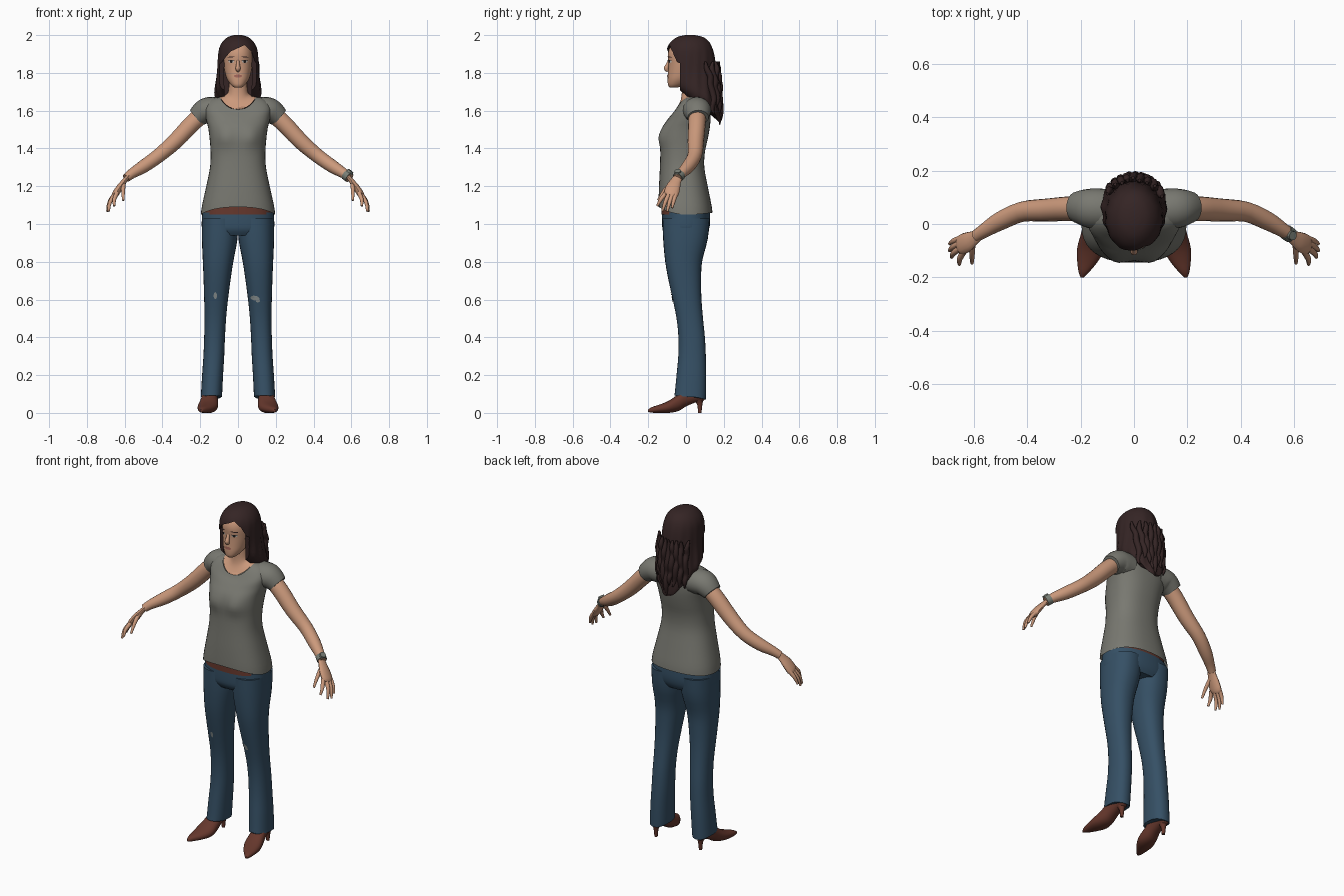
import bpy, bmesh, math
from mathutils import Vector
from mathutils.bvhtree import BVHTree

if "Cube" in bpy.data.objects:
    bpy.data.objects.remove(bpy.data.objects["Cube"])


def material(name, rgb):
    m = bpy.data.materials.new(name)
    m.diffuse_color = (*rgb, 1)
    m.use_nodes = True
    m.node_tree.nodes["Principled BSDF"].inputs["Base Color"].default_value = m.diffuse_color
    return m


SKIN = material("skin", (0.60, 0.32, 0.20))
SHIRT = material("grey cotton", (0.19, 0.19, 0.165))
DENIM = material("blue denim", (0.036, 0.08, 0.13))
HAIR = material("dark brown hair", (0.035, 0.018, 0.018))
LEATHER = material("brown leather", (0.13, 0.038, 0.025))
FRAY = material("frayed denim", (0.24, 0.27, 0.27))
METAL = material("watch grey", (0.19, 0.21, 0.18))
WHITE = material("eye white", (0.55, 0.52, 0.48))
DARK = material("eye dark", (0.015, 0.012, 0.012))
LIPS = material("lip colour", (0.36, 0.13, 0.10))


def finish(name, verts, faces, mat, mirror=False, angle=50):
    me = bpy.data.meshes.new(name)
    me.from_pydata([tuple(v) for v in verts], [], faces)
    bm = bmesh.new()
    bm.from_mesh(me)
    bmesh.ops.recalc_face_normals(bm, faces=bm.faces)
    bm.to_mesh(me)
    bm.free()
    me.materials.append(mat)
    ob = bpy.data.objects.new(name, me)
    bpy.context.collection.objects.link(ob)
    smooth(ob, angle)
    if mirror:
        ob.modifiers.new("mirror", 'MIRROR')
    return ob


def smooth(ob, angle=50):
    bpy.ops.object.select_all(action='DESELECT')
    ob.select_set(True)
    bpy.context.view_layer.objects.active = ob
    bpy.ops.object.shade_smooth_by_angle(angle=math.radians(angle))


def spline(rows, sub):
    """Catmull-Rom interpolation between rows of numbers."""
    out = []
    for i in range(len(rows) - 1):
        a, b, c, d = (rows[max(0, min(len(rows) - 1, i + k))] for k in (-1, 0, 1, 2))
        for s in range(sub):
            t = s / sub
            out.append([0.5 * (2 * q + (r - p) * t + (2 * p - 5 * q + 4 * r - w) * t * t
                               + (3 * q - p - 3 * r + w) * t ** 3)
                        for p, q, r, w in zip(a, b, c, d)])
    return out + [list(rows[-1])]


def skin_rings(rings, n, caps):
    verts = [v for r in rings for v in r]
    faces = [(i * n + j, i * n + (j + 1) % n, (i + 1) * n + (j + 1) % n, (i + 1) * n + j)
             for i in range(len(rings) - 1) for j in range(n)]
    if caps:
        faces += [tuple(range(n)), tuple(range((len(rings) - 1) * n, len(rings) * n))]
    return verts, faces


def loft(name, rows, mat, n=28, sub=3, power=2.2, caps=True, swap=False,
         deform=None, mirror=False):
    """Rows: z, x0, x1, y0, y1, front z shift, back z shift."""
    rings = []
    for z, x0, x1, y0, y1, df, db in spline([tuple(r) + (0,) * (7 - len(r)) for r in rows], sub):
        ring = []
        for j in range(n):
            a = 2 * math.pi * j / n
            c, s = (math.copysign(abs(f) ** (2 / power), f) for f in (math.cos(a), math.sin(a)))
            p = Vector(((x0 + x1) / 2 + c * (x1 - x0) / 2, (y0 + y1) / 2 + s * (y1 - y0) / 2,
                        z + (db if s > 0 else df) * s * s))
            ring.append(Vector((p.x, p.z, p.y)) if swap else (deform(p) if deform else p))
        rings.append(ring)
    return finish(name, *skin_rings(rings, n, caps), mat, mirror)


def tube(name, pts, mat, wide=1.0, thick=1.0, n=14, sub=3, mirror=False, ref=(0, 1, 0)):
    """Points: x, y, z, radius."""
    pts, rings = spline(pts, sub), []
    for i, (x, y, z, r) in enumerate(pts):
        t = (Vector(pts[min(i + 1, len(pts) - 1)][:3]) - Vector(pts[max(i - 1, 0)][:3])).normalized()
        u = Vector(ref)
        u = (u - t * u.dot(t)).normalized()
        v = t.cross(u)
        rings.append([Vector((x, y, z)) + u * (r * wide * math.cos(2 * math.pi * j / n))
                      + v * (r * thick * math.sin(2 * math.pi * j / n)) for j in range(n)])
    return finish(name, *skin_rings(rings, n, True), mat, mirror)


def decal(name, target, x, z, rx, rz, mat, lift=0.002, tilt=0.0):
    """Thin oval patch laid on the front of a part."""
    me = target.data
    tree = BVHTree.FromPolygons([v.co for v in me.vertices], [tuple(p.vertices) for p in me.polygons])
    n, verts = 16, []
    for k in (0.02, 0.5, 1):
        for j in range(n):
            a = 2 * math.pi * j / n
            px = x + k * rx * math.cos(a)
            pz = z + k * rz * math.sin(a) + tilt * k * rx * math.cos(a)
            hit = tree.ray_cast(Vector((abs(px), -1, pz)), Vector((0, 1, 0)))[0]
            verts.append((px, (hit.y if hit else 0) - lift, pz))
    rings = [verts[i * n:(i + 1) * n] for i in range(3)]
    faces = skin_rings(rings, n, False)[1] + [tuple(range(n))]
    return finish(name, verts, faces, mat)


# Shirt body with a soft bust and arched hem
def bust(p):
    if p.y < 0:
        p.y -= 0.016 * math.exp(-((abs(p.x) - 0.07) / 0.045) ** 2 - ((p.z - 1.46) / 0.05) ** 2)
    return p


neckline = (1.672, -.095, .095, -.055, .10, -.065, .01)
loft("shirt_body", [
    (1.05, -.197, .197, -.145, .14, .04, .01), (1.10, -.19, .19, -.145, .135, .025, 0),
    (1.20, -.168, .168, -.143, .115), (1.30, -.148, .148, -.138, .097),
    (1.38, -.145, .145, -.136, .10), (1.45, -.15, .15, -.137, .115),
    (1.51, -.158, .158, -.125, .126), (1.56, -.17, .17, -.10, .13, -.01, 0),
    (1.62, -.174, .174, -.08, .128, -.045, 0), (1.66, -.14, .14, -.065, .118, -.068, .005),
    neckline], SHIRT, n=40, power=2.4, caps=False, deform=bust)
tube("sleeves", [(.09, .055, 1.60, .07), (.155, .058, 1.602, .07), (.19, .062, 1.587, .063),
                 (.22, .064, 1.563, .052)], SHIRT, wide=1.08, n=20, mirror=True)

# Neck and upper chest
loft("neck", [neckline, (1.685, -.062, .062, -.03, .085, -.035, .005),
              (1.71, -.05, .05, -.022, .075, -.01, 0), (1.78, -.048, .048, -.025, .075)], SKIN, n=40)

# Head
head = loft("head", [
    (1.722, -.018, .018, -.085, -.045), (1.735, -.036, .036, -.095, -.01), (1.765, -.057, .057, -.097, .04),
    (1.80, -.069, .069, -.095, .08), (1.85, -.077, .077, -.093, .10), (1.90, -.078, .078, -.096, .11),
    (1.94, -.068, .068, -.082, .10), (1.97, -.045, .045, -.05, .08)], SKIN, n=32)
tube("nose", [(0, -.088, 1.868, .007), (0, -.098, 1.842, .010), (0, -.104, 1.823, .0135),
              (0, -.094, 1.810, .008)], SKIN, ref=(1, 0, 0))
for side, s in (("left", 1), ("right", -1)):
    decal(side + "_eye", head, s * .036, 1.860, .015, .007, WHITE)
    decal(side + "_iris", head, s * .036, 1.860, .0075, .007, DARK, .004)
    decal(side + "_lash", head, s * .036, 1.867, .017, .0025, DARK, .005)
    decal(side + "_eyebrow", head, s * .037, 1.884, .019, .003, HAIR, .003, -.1 * s)
decal("lips", head, 0, 1.783, .022, .008, LIPS, .004)


# Long hair, cut open around the face and neck
def strands(p):
    k = max(0, min(1, (1.97 - p.z) / .2))
    f = 1 + .025 * k * math.sin(14 * math.atan2(p.x, p.y - .03) + p.z * 8)
    return Vector((p.x * f, .03 + (p.y - .03) * f, p.z))


hair = loft("hair", [
    (2.0, -.02, .02, -.005, .045), (1.99, -.053, .053, -.045, .09), (1.965, -.082, .082, -.08, .122),
    (1.93, -.1, .1, -.1, .14), (1.88, -.107, .107, -.107, .152), (1.80, -.111, .111, -.10, .16),
    (1.73, -.12, .12, -.08, .17, .01, -.03), (1.68, -.122, .122, -.03, .178, .015, -.07),
    (1.64, -.108, .108, 0, .182, .04, -.085), (1.61, -.085, .085, .05, .18, .04, -.085)],
    HAIR, n=72, power=2, deform=strands)


def cut(ob, outline, y_end):
    n = len(outline)
    rings = [[(x, y, z) for x, z in outline] for y in (-.4, y_end)]
    cutter = finish("hair_cutter", *skin_rings(rings, n, True), HAIR)
    cutter.hide_render = True
    mod = ob.modifiers.new("opening", 'BOOLEAN')
    mod.operation, mod.solver, mod.object = 'DIFFERENCE', 'EXACT', cutter
    bpy.context.view_layer.objects.active = ob
    bpy.ops.object.modifier_apply(modifier=mod.name)
    bpy.data.objects.remove(cutter)


cut(hair, [(-.16, 1.5), (-.16, 1.79), (-.088, 1.855), (-.04, 1.913), (.035, 1.947), (.07, 1.915),
           (.09, 1.86), (.16, 1.79), (.16, 1.5)], -.033)
cut(hair, [(-.066, 1.5), (-.073, 1.74), (-.073, 1.83), (.073, 1.83), (.073, 1.74), (.066, 1.5)], .031)
smooth(hair, 45)

# Wavy locks down the back
for i in range(9):
    x0, end = -.1 + .025 * i, 1.53 + .018 * (i * 5 % 4) + .5 * abs(.1 - .025 * i)
    pts = []
    for k in range(8):
        t = k / 7
        x = x0 * (1 - .15 * t) + .005 * math.sin(5 * t + i)
        y = .03 + .138 * math.sqrt(max(0, 1 - (x / .125) ** 2)) + .016 * t + .006 * math.sin(16 * t + 2 * i)
        pts.append((x, y, 1.86 + (end - 1.86) * t, (.006, .014, .016, .017, .017, .016, .013, .003)[k]))
    tube("hair_lock_%d" % (i + 1), pts, HAIR, n=8, ref=(1, 0, 0))

# Arms and hands
tube("arms", [(.17, .06, 1.595, .046), (.24, .058, 1.535, .046), (.33, .052, 1.44, .043),
              (.42, .046, 1.362, .038), (.50, .012, 1.305, .035), (.56, -.024, 1.268, .027),
              (.592, -.045, 1.243, .023)], SKIN, n=18, mirror=True)
tube("palms", [(.582, -.040, 1.252, .022), (.603, -.055, 1.225, .028), (.625, -.068, 1.195, .036),
               (.648, -.078, 1.160, .037), (.656, -.083, 1.147, .028)], SKIN, wide=1.05, thick=.5, mirror=True)
fingers = {"thumb": [(.607, -.075, 1.215), (.608, -.115, 1.175), (.608, -.148, 1.125)],
           "index_finger": [(.640, -.105, 1.165), (.655, -.133, 1.13), (.655, -.152, 1.095)],
           "middle_finger": [(.650, -.090, 1.158), (.678, -.110, 1.115), (.684, -.125, 1.068)],
           "ring_finger": [(.652, -.072, 1.157), (.682, -.088, 1.112), (.692, -.100, 1.066)],
           "little_finger": [(.648, -.053, 1.162), (.677, -.064, 1.125), (.692, -.074, 1.085)]}
for name, pts in fingers.items():
    tube(name + "s", [(*p, r) for p, r in zip(pts, (.0125, .0105, .006))], SKIN, n=10, mirror=True)

# Wristwatch on one arm
tube("watch_strap", [(.570, -.030, 1.262, .029), (.590, -.044, 1.246, .028)], METAL, sub=1, n=20)
tube("watch_face", [(.588, -.042, 1.27, .018), (.597, -.044, 1.282, .017)], METAL, sub=1, n=16)

# Jeans
loft("jeans_seat", [(.94, -.165, .165, -.105, .105), (.97, -.189, .189, -.123, .121),
                    (1.01, -.192, .192, -.127, .128), (1.06, -.19, .19, -.127, .127)], DENIM, n=36, power=2.4)
legs = loft("jeans_legs", [
    (.085, .086, .197, -.062, .105, .01, -.015), (.10, .084, .196, -.06, .106), (.20, .079, .19, -.05, .107),
    (.30, .073, .183, -.041, .105), (.40, .069, .179, -.04, .10), (.50, .063, .177, -.05, .09),
    (.60, .053, .179, -.07, .082), (.70, .04, .182, -.092, .08), (.80, .025, .186, -.11, .085),
    (.92, .003, .191, -.121, .115), (1.03, -.002, .19, -.125, .126)], DENIM, power=2.3, mirror=True)
decal("left_knee_rip", legs, .09, .607, .024, .013, FRAY, .003, -.15)
decal("left_knee_rip_lower", legs, .105, .594, .011, .009, FRAY, .0035)
decal("right_knee_rip", legs, -.12, .621, .009, .018, FRAY, .003)
decal("jeans_fly_button", legs, .006, 1.02, .006, .008, DARK, .006)

# Belt under the arched hem
loft("belt", [(1.05, -.186, .186, -.131, .125), (1.10, -.176, .176, -.13, .12)],
     LEATHER, n=36, sub=1, power=2.4)

# High-heeled pointed shoes
loft("shoes", [
    (-.20, .188, .20, .005, .018), (-.18, .168, .208, .001, .031), (-.14, .135, .213, 0, .044),
    (-.09, .108, .213, 0, .065), (-.04, .106, .20, .01, .10), (0, .108, .19, .034, .13),
    (.05, .112, .182, .055, .13), (.085, .12, .176, .06, .12), (.097, .132, .164, .07, .11)],
    LEATHER, swap=True, mirror=True)
tube("shoe_heels", [(.148, .068, .075, .027), (.148, .073, .045, .014), (.148, .073, 0, .009)],
     LEATHER, mirror=True)
